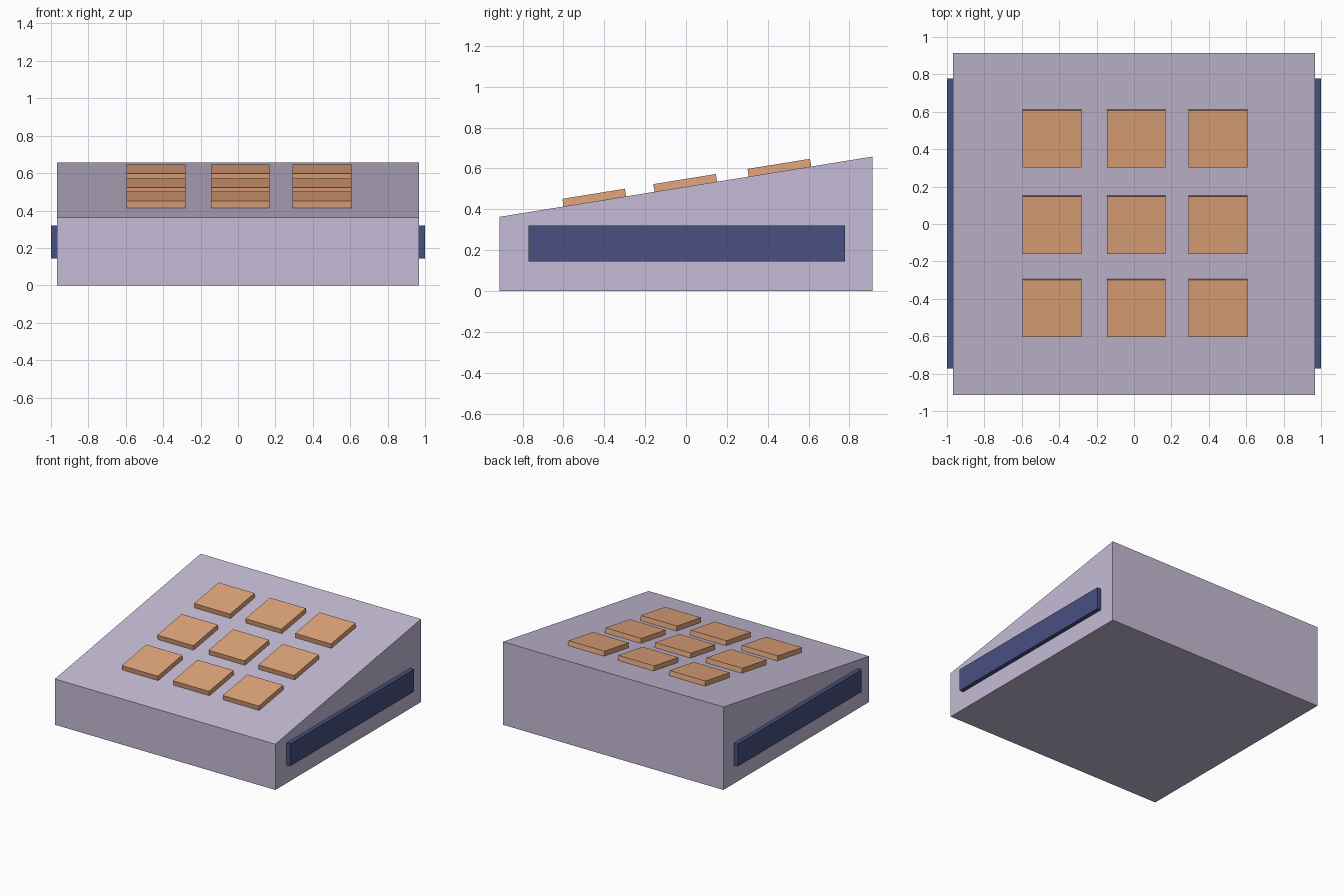
import bpy, bmesh, math
from mathutils import Matrix, Vector

if "Cube" in bpy.data.objects:
    bpy.data.objects.remove(bpy.data.objects["Cube"])

HX, HY = 0.967, 0.913          # body half width and half depth
Z_FRONT, Z_BACK = 0.363, 0.658
SLOPE = (Z_BACK - Z_FRONT) / (2 * HY)
TILT = math.atan(SLOPE)


def material(name, rgb):
    m = bpy.data.materials.new(name)
    m.diffuse_color = (*rgb, 1)
    m.use_nodes = True
    m.node_tree.nodes["Principled BSDF"].inputs["Base Color"].default_value = m.diffuse_color
    return m


def add_object(name, bm, mat):
    bmesh.ops.recalc_face_normals(bm, faces=bm.faces)
    me = bpy.data.meshes.new(name)
    bm.to_mesh(me)
    bm.free()
    me.materials.append(mat)
    ob = bpy.data.objects.new(name, me)
    bpy.context.collection.objects.link(ob)
    return ob


def box(name, size, loc, mat, tilt=0):
    bm = bmesh.new()
    bmesh.ops.create_cube(bm, size=1, matrix=Matrix.Diagonal((*size, 1)))
    ob = add_object(name, bm, mat)
    ob.location = loc
    ob.rotation_euler.x = tilt
    return ob


lavender = material("lavender", (0.56, 0.50, 0.67))
orange = material("orange", (0.76, 0.38, 0.20))
navy = material("navy", (0.065, 0.08, 0.22))

# Wedge body: side profile extruded across x
bm = bmesh.new()
profile = [(-HY, 0), (HY, 0), (HY, Z_BACK), (-HY, Z_FRONT)]
face = bm.faces.new([bm.verts.new((-HX, y, z)) for y, z in profile])
ext = bmesh.ops.extrude_face_region(bm, geom=[face])
bmesh.ops.translate(bm, vec=(2 * HX, 0, 0),
                    verts=[v for v in ext["geom"] if isinstance(v, bmesh.types.BMVert)])
add_object("wedge_body", bm, lavender)

# Side grips, seated slightly into the body
for side, sx in (("left", -1), ("right", 1)):
    box(f"{side}_side_grip", (0.043, 1.55, 0.177), (sx * 0.9785, 0.003, 0.232), navy)

# Three by three grid of keys lying on the sloped top
THICK, SINK = 0.043, 0.005
normal = Vector((0, -math.sin(TILT), math.cos(TILT)))
for r, y in enumerate((-0.446, -0.001, 0.460)):
    for c, x in enumerate((-0.438, 0.012, 0.448)):
        base = Vector((x, y, Z_FRONT + (y + HY) * SLOPE))
        box(f"key_{r + 1}_{c + 1}", (0.315, 0.31, THICK),
            base + normal * (THICK / 2 - SINK), orange, TILT)
